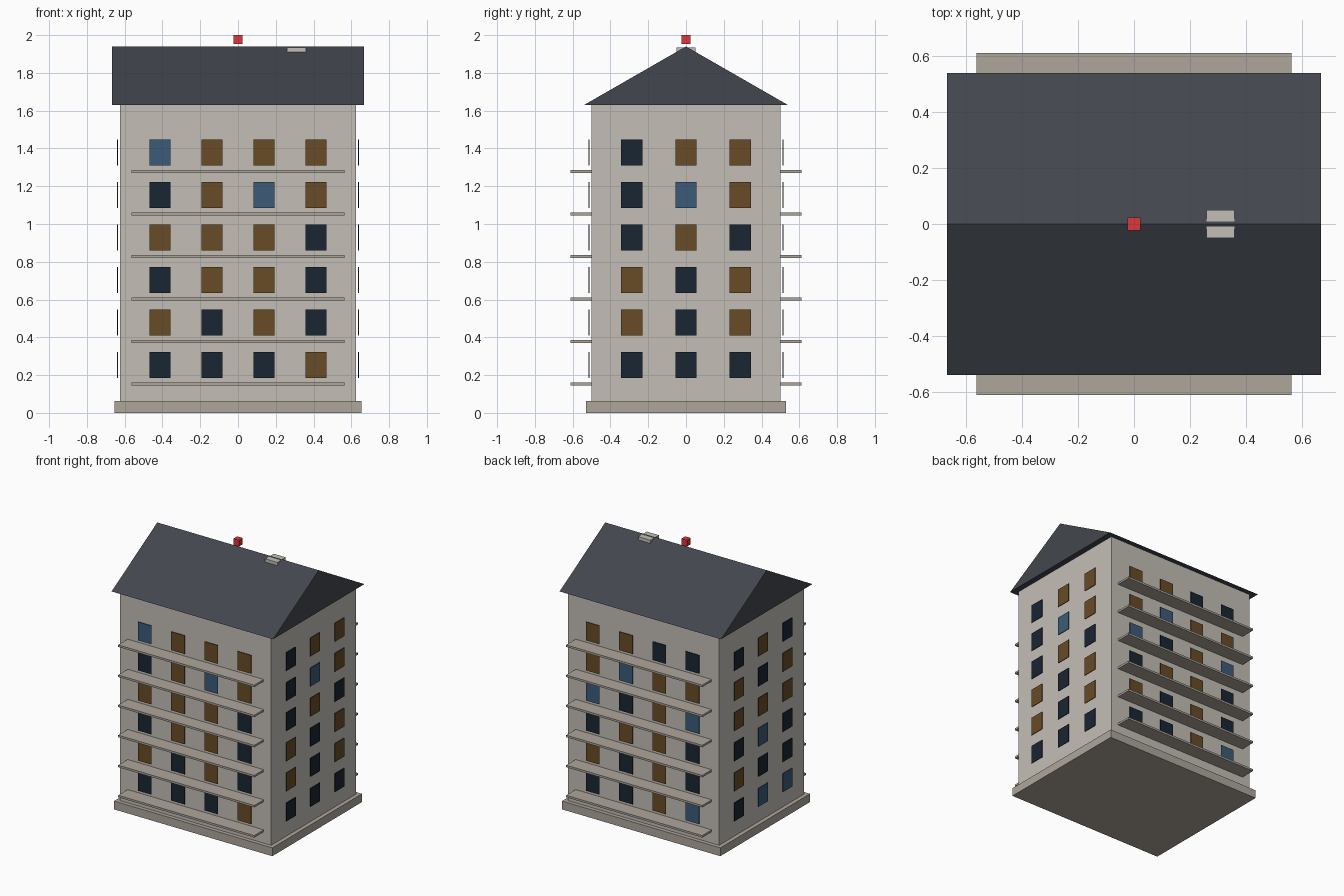
import bpy, bmesh

if "Cube" in bpy.data.objects:
    bpy.data.objects.remove(bpy.data.objects["Cube"])


def material(name, r, g, b):
    m = bpy.data.materials.new(name)
    m.diffuse_color = (r, g, b, 1)
    m.use_nodes = True
    m.node_tree.nodes["Principled BSDF"].inputs["Base Color"].default_value = m.diffuse_color
    return m


WALL = material("wall", 0.55, 0.52, 0.47)
TRIM = material("trim", 0.42, 0.38, 0.33)
SLATE = material("slate", 0.055, 0.062, 0.075)
RED = material("red", 0.70, 0.04, 0.045)
GLASS = {
    "A": material("amber_glass", 0.14, 0.07, 0.02),
    "D": material("dark_glass", 0.010, 0.019, 0.032),
    "L": material("blue_glass", 0.045, 0.105, 0.19),
}


def finish(name, bm, mat):
    bmesh.ops.recalc_face_normals(bm, faces=bm.faces)
    mesh = bpy.data.meshes.new(name)
    bm.to_mesh(mesh)
    bm.free()
    mesh.materials.append(mat)
    ob = bpy.data.objects.new(name, mesh)
    bpy.context.collection.objects.link(ob)
    return ob


def box(name, lo, hi, mat):
    bm = bmesh.new()
    bmesh.ops.create_cube(bm, size=1)
    for v in bm.verts:
        v.co = [hi[i] if v.co[i] > 0 else lo[i] for i in range(3)]
    return finish(name, bm, mat)


# Plinth and main block
box("plinth", (-0.655, -0.53, 0), (0.655, 0.53, 0.062), TRIM)
box("main_block", (-0.625, -0.50, 0.062), (0.625, 0.50, 1.63), WALL)

# Gabled roof: triangle profile extruded along x
bm = bmesh.new()
profile = [(-0.54, 1.63), (0.54, 1.63), (0.0, 1.94)]
gable = bm.faces.new([bm.verts.new((-0.668, y, z)) for y, z in profile])
ext = bmesh.ops.extrude_face_region(bm, geom=[gable])
for v in ext["geom"]:
    if isinstance(v, bmesh.types.BMVert):
        v.co.x = 0.668
bm.faces.ensure_lookup_table()
finish("roof", bm, SLATE)

# Chimney straddling the ridge, and the red beacon above it
box("chimney", (0.26, -0.05, 1.80), (0.36, 0.05, 1.935), WALL)
box("beacon", (-0.023, -0.023, 1.953), (0.023, 0.023, 2.0), RED)

# Balcony slabs, front and back, one per floor
STEP = 0.225
for floor in range(6):
    z = 0.146 + STEP * floor
    box("front_balcony", (-0.563, -0.612, z), (0.563, -0.50, z + 0.015), TRIM)
    box("back_balcony", (-0.563, 0.50, z), (0.563, 0.612, z + 0.015), TRIM)

# Windows: rows from top floor down, columns in rising x or y
FACES = {
    "front": "LAAA DALA AAAD DAAD ADAD DDDA",
    "back": "DDAA AALA LADL DAAD DADA LADD",
    "right": "DAA DLA DAD ADA ADA DDD",
    "left": "DAD ADA AAA DLD DDA LLD",
}
HALF_W, HALF_H, HALF_T = 0.056, 0.069, 0.002
for side, rows in FACES.items():
    along_x = side in ("front", "back")
    sign = -1 if side in ("front", "left") else 1
    for r, row in enumerate(rows.split()):
        z = 0.253 + STEP * (5 - r)
        for c, kind in enumerate(row):
            if along_x:
                centre = (0.275 * (c - 1.5), sign * 0.513, z)
                half = (HALF_W, HALF_T, HALF_H)
            else:
                centre = (sign * 0.638, 0.287 * (c - 1), z)
                half = (HALF_T, HALF_W, HALF_H)
            lo = [p - h for p, h in zip(centre, half)]
            hi = [p + h for p, h in zip(centre, half)]
            box(side + "_window", lo, hi, GLASS[kind])
